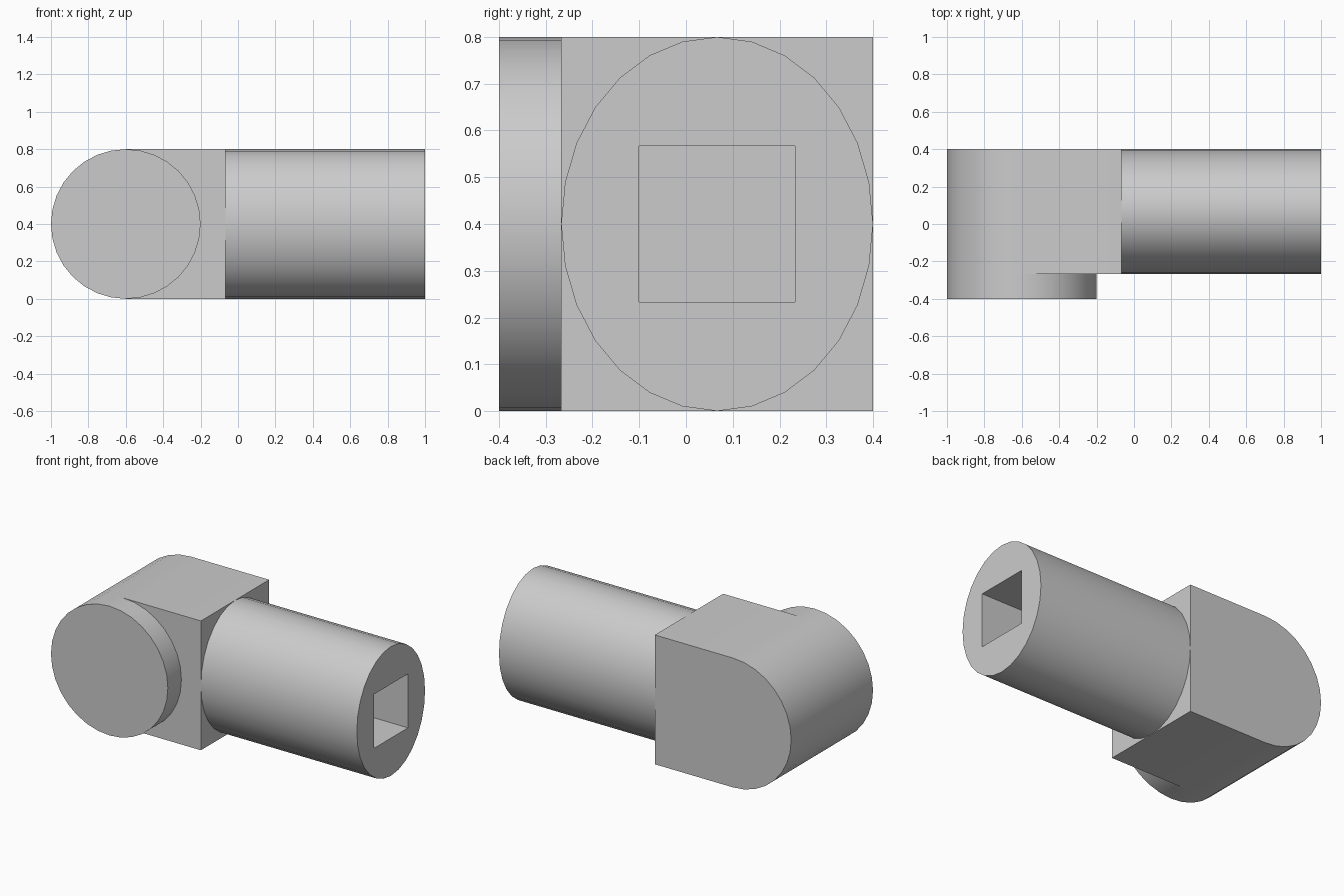
import bpy
import bmesh
from math import cos, sin, pi, radians
from mathutils import Vector

cube = bpy.data.objects.get("Cube")
if cube:
    bpy.data.objects.remove(cube, do_unlink=True)

# Single plain grey
grey = bpy.data.materials.new("plain_grey")
grey.use_nodes = True
colour = (0.6, 0.6, 0.6, 1)
grey.diffuse_color = colour
grey.node_tree.nodes["Principled BSDF"].inputs["Base Color"].default_value = colour

RADIUS = 0.4
PIVOT_X = -0.6
FACE_X = -0.067      # end of the block, where the barrel starts
FRONT_Y = -0.267     # front of the block
BARREL_Y = 0.0665


def arc(cx, cy, rx, ry, start, end, steps):
    angles = [start + (end - start) * i / steps for i in range(steps + 1)]
    return [(cx + rx * cos(a), cy + ry * sin(a)) for a in angles]


def prism(name, points, offset):
    """Extrude a closed outline of 3D points along an offset."""
    bm = bmesh.new()
    face = bm.faces.new([bm.verts.new(p) for p in points])
    ext = bmesh.ops.extrude_face_region(bm, geom=[face], use_keep_orig=True)
    moved = [v for v in ext["geom"] if isinstance(v, bmesh.types.BMVert)]
    bmesh.ops.translate(bm, verts=moved, vec=Vector(offset))
    bmesh.ops.recalc_face_normals(bm, faces=bm.faces)
    mesh = bpy.data.meshes.new(name)
    bm.to_mesh(mesh)
    bm.free()
    mesh.materials.append(grey)
    obj = bpy.data.objects.new(name, mesh)
    bpy.context.collection.objects.link(obj)
    return obj


def activate(obj):
    bpy.ops.object.select_all(action='DESELECT')
    obj.select_set(True)
    bpy.context.view_layer.objects.active = obj


# Block with one rounded end
outline = arc(PIVOT_X, RADIUS, RADIUS, RADIUS, pi / 2, 3 * pi / 2, 16)
outline += [(FACE_X, 0), (FACE_X, 2 * RADIUS)]
block = prism("rounded_block", [(x, FRONT_Y, z) for x, z in outline],
              (0, 0.4 - FRONT_Y, 0))

# Round boss on the front of the block
circle = arc(PIVOT_X, RADIUS, RADIUS, RADIUS, 0, 2 * pi, 32)[:-1]
boss = prism("front_boss", [(x, -0.4, z) for x, z in circle],
             (0, FRONT_Y + 0.4, 0))

# Oval barrel
oval = arc(BARREL_Y, RADIUS, 0.3335, RADIUS, 0, 2 * pi, 28)[:-1]
barrel = prism("oval_barrel", [(FACE_X, y, z) for y, z in oval],
               (1 - FACE_X, 0, 0))

# Square socket cut into the barrel end
half = 0.167
square = [(-half, -half), (half, -half), (half, half), (-half, half)]
cutter = prism("socket_cutter",
               [(0.333, BARREL_Y + y, RADIUS + z) for y, z in square], (1, 0, 0))
cutter.hide_render = True
cut = barrel.modifiers.new("socket", 'BOOLEAN')
cut.operation = 'DIFFERENCE'
cut.solver = 'EXACT'
cut.object = cutter
activate(barrel)
bpy.ops.object.modifier_apply(modifier=cut.name)
bpy.data.objects.remove(cutter, do_unlink=True)

# Smooth curved walls, sharp rims
for part in (block, boss, barrel):
    activate(part)
    bpy.ops.object.shade_smooth_by_angle(angle=radians(30))
